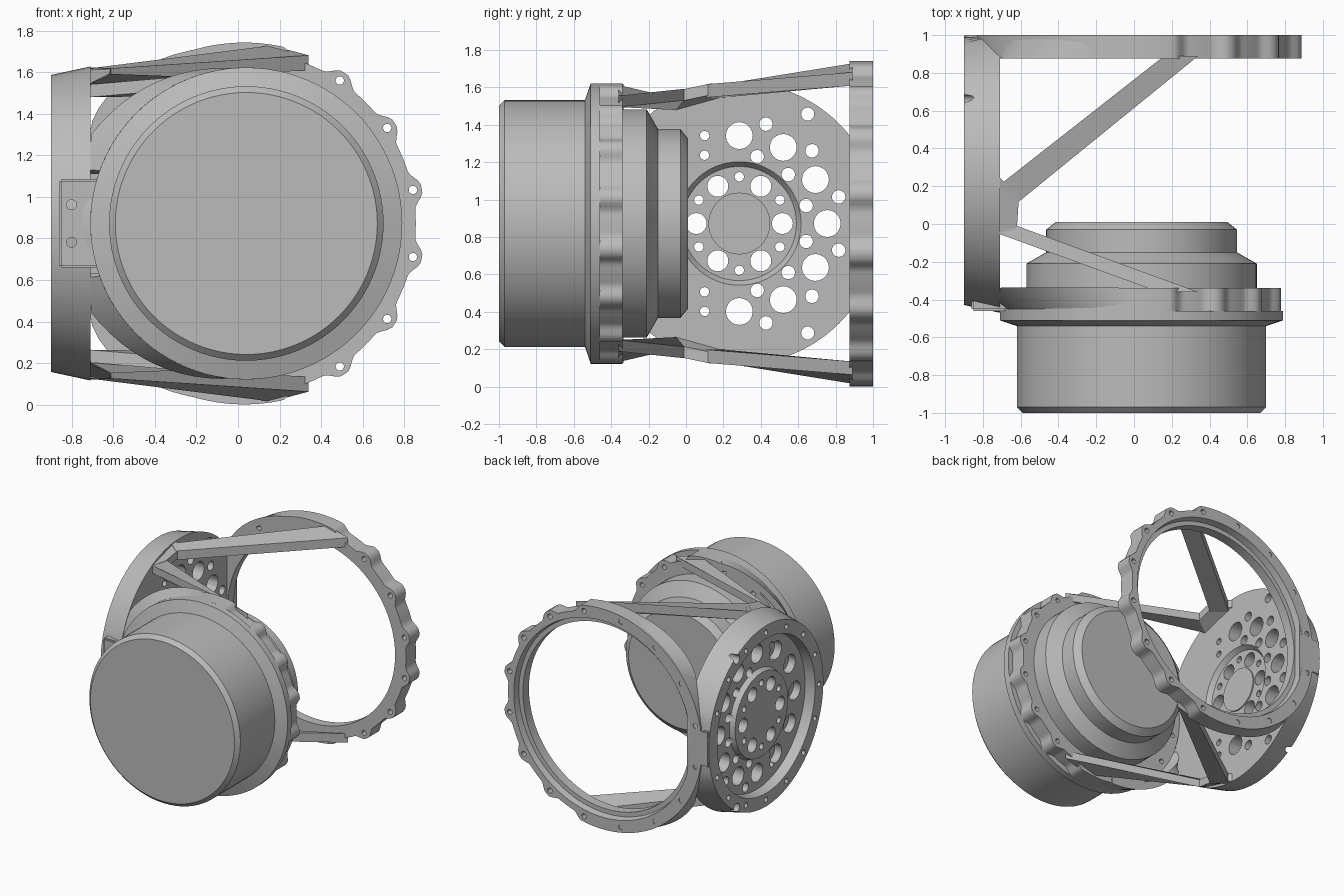
import bpy, bmesh
from math import sin, cos, pi, sqrt, radians, degrees
from mathutils import Matrix, Vector

if "Cube" in bpy.data.objects:
    bpy.data.objects.remove(bpy.data.objects["Cube"], do_unlink=True)

grey = bpy.data.materials.new("satin grey")
grey.use_nodes = True
grey.diffuse_color = (0.5, 0.5, 0.5, 1)
grey.node_tree.nodes["Principled BSDF"].inputs["Base Color"].default_value = (0.5, 0.5, 0.5, 1)

MID = 0.872                        # height of both axes
MOTOR_X, RING_X, DRUM_Y = 0.04, 0.03, 0.285
DRUM_R, FRONT_R, BACK_R = 0.755, 0.75, 0.87
DRUM_X = -0.71                     # inner face of the drum


def finish(name, bm):
    bmesh.ops.remove_doubles(bm, verts=bm.verts, dist=0.0001)
    bmesh.ops.recalc_face_normals(bm, faces=bm.faces)
    mesh = bpy.data.meshes.new(name)
    bm.to_mesh(mesh)
    bm.free()
    mesh.materials.append(grey)
    obj = bpy.data.objects.new(name, mesh)
    bpy.context.collection.objects.link(obj)
    return obj


def on_axis(axis, offset, d, r, a):
    if axis == "Y":
        return Vector((offset + r * cos(a), d, MID + r * sin(a)))
    return Vector((d, offset + r * cos(a), MID + r * sin(a)))


def scallop(a, depth):
    """Dips between the sixteen lugs, on the open right half only."""
    a = degrees((a + pi) % (2 * pi) - pi)
    if abs(a) > 78.75:
        return 0
    from_lug = abs(a % 22.5 - 11.25)
    t = min(1, max(0, (from_lug - 1) / 5.5))
    return -depth * t * t * (3 - 2 * t)


def revolve(name, axis, offset, profile, closed=False, n=96, depth=0, lug_r=9):
    """Turn a (distance, radius) profile; radii of lug_r or more get scallops."""
    bm = bmesh.new()
    rows = []
    for d, r in profile:
        row = []
        for i in range(n):
            a = 2 * pi * i / n
            rr = r + (scallop(a, depth) if r >= lug_r else 0)
            p = on_axis(axis, offset, d, rr, a)
            p.y = min(p.y, 1)
            row.append(bm.verts.new(p))
        rows.append(row)
    pairs = list(zip(rows, rows[1:]))
    if closed:
        pairs.append((rows[-1], rows[0]))
    for lo, hi in pairs:
        for i in range(n):
            j = (i + 1) % n
            bm.faces.new((lo[i], lo[j], hi[j], hi[i]))
    return finish(name, bm)


def drill(obj, axis, offset, holes):
    """Cut round holes given as (ring radius, angle, hole radius, start, end)."""
    bm = bmesh.new()
    turn = Matrix.Rotation(pi / 2, 4, "X" if axis == "Y" else "Y")
    for ring, deg, r, start, end in holes:
        c = on_axis(axis, offset, (start + end) / 2, ring, radians(deg))
        bmesh.ops.create_cone(bm, cap_ends=True, segments=20, radius1=r, radius2=r,
                              depth=end - start, matrix=Matrix.Translation(c) @ turn)
    cutter = finish("hole_cutter", bm)
    cutter.hide_render = True
    mod = obj.modifiers.new("holes", "BOOLEAN")
    mod.operation, mod.solver, mod.object = "DIFFERENCE", "EXACT", cutter
    mod.use_self = True
    bpy.context.view_layer.objects.active = obj
    bpy.ops.object.modifier_apply(modifier=mod.name)
    bpy.data.objects.remove(cutter, do_unlink=True)


def box(name, x, y, z, bevel=0.01):
    bm = bmesh.new()
    bmesh.ops.create_cube(bm, size=1)
    for v in bm.verts:
        v.co = [lo if c < 0 else hi for c, (lo, hi) in zip(v.co, (x, y, z))]
    bmesh.ops.bevel(bm, geom=bm.edges[:], offset=bevel, segments=2, affect="EDGES")
    return finish(name, bm)


def loft(name, sections):
    """Join matching closed sections and cap both ends."""
    bm = bmesh.new()
    rows = [[bm.verts.new(p) for p in s] for s in sections]
    n = len(rows[0])
    for lo, hi in zip(rows, rows[1:]):
        for i in range(n):
            j = (i + 1) % n
            bm.faces.new((lo[i], lo[j], hi[j], hi[i]))
    bm.faces.new(rows[0])
    bm.faces.new(rows[-1])
    return finish(name, bm)


def web_z(x, y):
    y = min(y + 0.9 * (x - DRUM_X), DRUM_Y)
    return sqrt(DRUM_R ** 2 - (y - DRUM_Y) ** 2)


def ring_z(x, centre, r):
    return sqrt(r ** 2 - (x - centre) ** 2)


def strut(name, plan, heights, side, thick=0.065):
    """A sloping arm from its plan corners and heights above or below the axis."""
    loft(name, [[(x, y, MID + side * (h - t)) for (x, y), h in zip(plan, heights)]
                for t in (0.004, thick)])


def gusset(name, side, centre, ring_r, ring_y, limit, way):
    """Curved web from a ring towards the drum, stopping at the window edge."""
    sections = []
    for deg in range(20, 91, 5):
        c, s = cos(radians(deg)), sin(radians(deg))
        section = []
        for inset in (0.004, 0.06):
            r, q = ring_r - inset, DRUM_R - inset
            start = Vector((centre - r * c, ring_y, MID + side * r * s))
            end = Vector((DRUM_X, DRUM_Y + way * q * c, MID + side * q * s))
            share = min(1, (ring_y - limit) / (ring_y - end.y))
            pair = [start, start.lerp(end, share)]
            section += pair if inset < 0.01 else pair[::-1]
        sections.append(section)
    loft(name, sections)


# Motor: can, flange and stepped gearbox end
revolve("motor", "Y", MOTOR_X, [
    (-1, 0), (-1, 0.63), (-0.97, 0.66), (-0.54, 0.66), (-0.51, 0.75), (-0.46, 0.75),
    (-0.46, 0.61), (-0.21, 0.61), (-0.15, 0.505), (-0.03, 0.505), (0.01, 0.455), (0.01, 0)])

# Scalloped mounting ring round the motor
mount = revolve("motor_mount_ring", "Y", MOTOR_X, [
    (-0.46, 0.6), (-0.46, FRONT_R), (-0.34, FRONT_R), (-0.34, 0.6)],
    closed=True, n=256, depth=0.04, lug_r=0.7)
drill(mount, "Y", MOTOR_X, [(0.7, 11.25 + 22.5 * k, 0.018, -0.4, -0.3) for k in range(16)])

# Open back ring with a stepped bore and bolt lugs
ring = revolve("back_ring", "Y", RING_X, [
    (0.875, 0.73), (0.875, BACK_R), (1, BACK_R), (1, 0.775), (0.95, 0.765), (0.95, 0.73)],
    closed=True, n=256, depth=0.045, lug_r=0.8)
drill(ring, "Y", RING_X, [(0.827, 11.25 + 22.5 * k, 0.02, 0.8, 1.1) for k in range(16)])

# Side drum with a recessed, drilled plate and a central hub
drum = revolve("side_drum", "X", DRUM_Y, [
    (-0.745, 0), (-0.745, 0.305), (DRUM_X, 0.33), (DRUM_X, DRUM_R), (-0.9, 0.714),
    (-0.9, 0.61), (-0.82, 0.6), (-0.82, 0.345), (-0.86, 0.33), (-0.86, 0)])
plate_holes, small_holes = [], []
for k in range(12):
    deg = 30 * k
    through = cos(radians(deg)) > -0.01
    plate_holes.append((0.47, deg, 0.072, -1, -0.6 if through else -0.76))
    if cos(radians(deg + 15)) > 0:
        plate_holes += [(0.37, deg + 15, 0.036, -1, -0.6), (0.55, deg + 15, 0.036, -1, -0.6)]
for k in range(6):
    plate_holes += [(0.23, 60 * k, 0.056, -1, -0.6), (0.25, 60 * k + 30, 0.025, -1, -0.6)]
for s in (1, -1):
    small_holes += [(0.505, s * 111.5, 0.025, -1, -0.6), (0.41, s * 117, 0.025, -1, -0.6),
                    (0.69, s * 58, 0.035, -1, -0.6)]
small_holes += [(0.66, 22.5 * k, 0.02, -1, -0.83) for k in range(16)]
drill(drum, "X", DRUM_Y, plate_holes)
drill(drum, "X", DRUM_Y, small_holes)
revolve("hub_cap", "X", DRUM_Y, [(-0.75, 0), (-0.75, 0.165), (-0.735, 0.165), (-0.735, 0)], n=48)

# Arms and curved webs joining drum to rings, above and below
for side, word in ((1, "upper"), (-1, "lower")):
    node = [(-0.73, 0.27), (-0.73, -0.06), (-0.62, -0.02), (-0.61, 0.13)]
    strut(word + "_arm_node", node, [web_z(x, y) for x, y in node], side)
    strut(word + "_back_arm", [(-0.72, 0.2), (-0.62, 0.11), (0.34, 0.89), (0.16, 0.89)],
          [web_z(-0.72, 0.2), web_z(-0.62, 0.11), ring_z(0.34, RING_X, BACK_R),
           ring_z(0.16, RING_X, BACK_R)], side, 0.075)
    strut(word + "_front_arm", [(-0.72, -0.05), (-0.62, -0.01), (0.34, -0.36), (0.13, -0.36)],
          [web_z(-0.72, -0.05), web_z(-0.62, -0.01), ring_z(0.34, MOTOR_X, FRONT_R),
           ring_z(0.13, MOTOR_X, FRONT_R)], side)
    gusset(word + "_back_web", side, RING_X, BACK_R, 0.995, 0.875, 1)
    gusset(word + "_front_web", side, MOTOR_X, FRONT_R, -0.455, -0.335, -1)

# Flat joints where the drum meets the two rings
joint = box("front_joint", (-0.86, -0.62), (-0.46, -0.38), (0.66, 1.085))
box("back_joint", (-0.9, -0.72), (0.9, 1), (0.73, 1.015))
drill(joint, "Y", -0.8, [(0.09, 90, 0.024, -0.6, -0.4), (0.09, -90, 0.024, -0.6, -0.4)])

# Smooth shading with sharp edges
for obj in bpy.context.scene.objects:
    obj.select_set(obj.type == "MESH" and obj.data.materials[:1] == [grey])
bpy.context.view_layer.objects.active = drum
bpy.ops.object.shade_smooth_by_angle(angle=radians(30))
